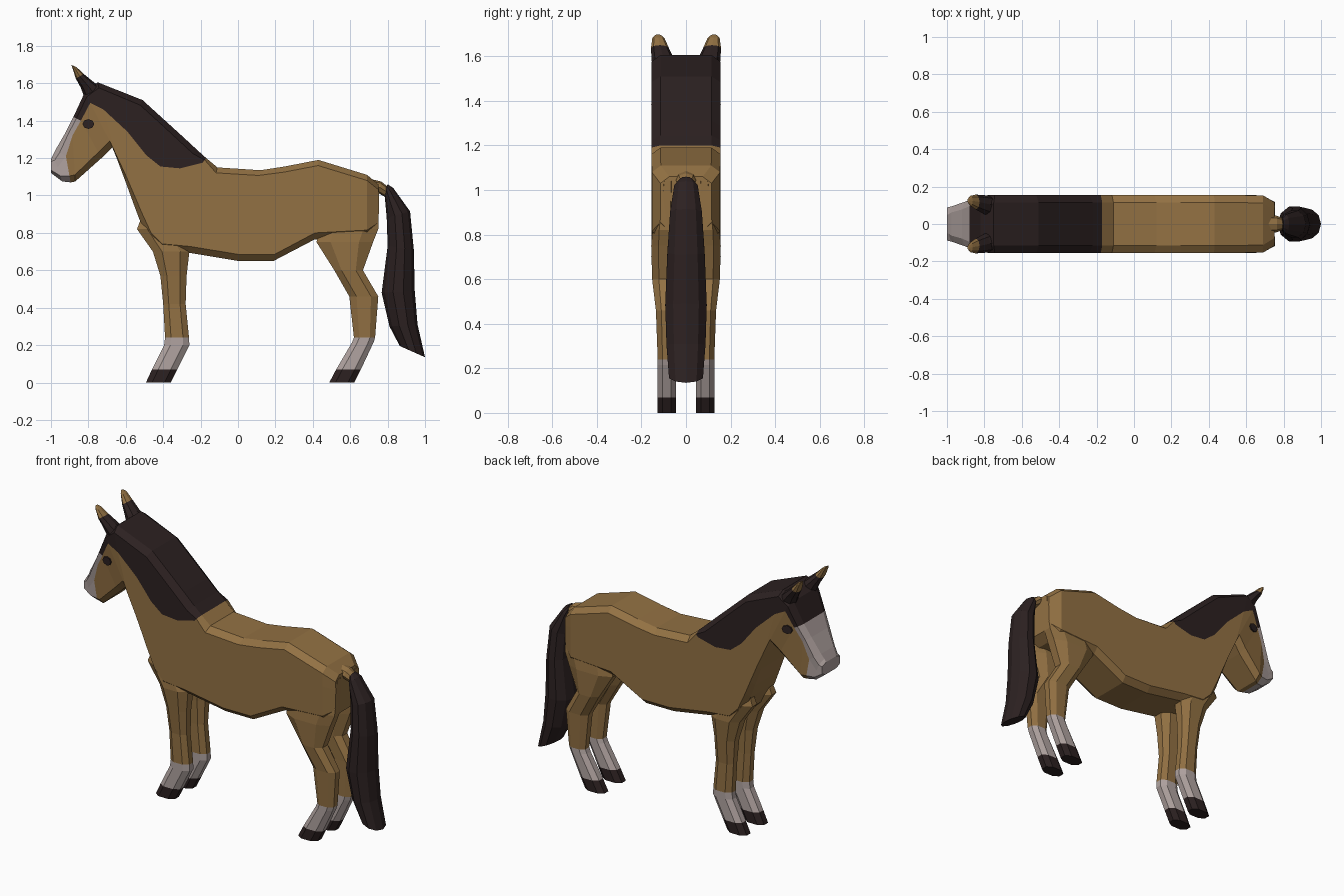
import bpy, bmesh, math
from mathutils import Vector


def material(name, rgb):
    m = bpy.data.materials.new(name)
    m.diffuse_color = (*rgb, 1)
    return m


COAT = material("tan coat", (0.29, 0.165, 0.056))
DARK = material("dark mane", (0.025, 0.015, 0.015))
PALE = material("pale markings", (0.44, 0.37, 0.355))
MATS = [COAT, DARK, PALE]


def loft(name, rings, colour):
    """Skin a list of equal point rings; colour(ring, segment) picks the material."""
    bm = bmesh.new()
    vs = [[bm.verts.new(p) for p in r] for r in rings]
    n = len(vs[0])
    for i in range(len(vs) - 1):
        for j in range(n):
            k = (j + 1) % n
            f = bm.faces.new((vs[i][j], vs[i][k], vs[i + 1][k], vs[i + 1][j]))
            f.material_index = colour(i, j)
    bm.faces.new(vs[0]).material_index = colour(0, 0)
    bm.faces.new(vs[-1]).material_index = colour(len(vs) - 2, 0)
    bmesh.ops.recalc_face_normals(bm, faces=bm.faces)
    me = bpy.data.meshes.new(name)
    bm.to_mesh(me)
    bm.free()
    for m in MATS:
        me.materials.append(m)
    ob = bpy.data.objects.new(name, me)
    bpy.context.collection.objects.link(ob)
    return ob


# Body, neck and head: top point, marking edge, bottom point (x, z), half width
stations = [
    ((-1.00, 1.195), (-1.00, 1.16), (-1.00, 1.12), 0.088),
    ((-0.99, 1.215), (-0.965, 1.15), (-0.94, 1.075), 0.093),
    ((-0.975, 1.245), (-0.92, 1.21), (-0.895, 1.07), 0.102),
    ((-0.92, 1.34), (-0.885, 1.32), (-0.87, 1.075), 0.118),
    ((-0.88, 1.42), (-0.84, 1.40), (-0.73, 1.20), 0.135),
    ((-0.82, 1.55), (-0.79, 1.495), (-0.67, 1.26), 0.152),
    ((-0.75, 1.605), (-0.72, 1.46), (-0.645, 1.19), 0.155),
    ((-0.51, 1.51), (-0.59, 1.34), (-0.60, 1.07), 0.155),
    ((-0.40, 1.41), (-0.49, 1.215), (-0.56, 0.96), 0.155),
    ((-0.29, 1.31), (-0.415, 1.155), (-0.53, 0.88), 0.155),
    ((-0.22, 1.245), (-0.31, 1.145), (-0.48, 0.77), 0.155),
    ((-0.17, 1.20), (-0.19, 1.175), (-0.42, 0.71), 0.155),
    ((-0.11, 1.15), (-0.15, 1.00), (-0.27, 0.695), 0.155),
    ((0.12, 1.135), (0.05, 0.95), (0.00, 0.65), 0.155),
    ((0.25, 1.155), (0.23, 0.95), (0.19, 0.65), 0.155),
    ((0.43, 1.19), (0.42, 1.00), (0.41, 0.765), 0.155),
    ((0.69, 1.11), (0.69, 1.00), (0.69, 0.78), 0.153),
    ((0.75, 1.06), (0.755, 0.98), (0.75, 0.82), 0.115),
]


def body_ring(t, m, b, w):
    t, m, b = Vector(t), Vector(m), Vector(b)
    up, dn = m - t, m - b
    shoulder = t + up.normalized() * min(0.03, up.length * 0.4)
    flank = b + dn.normalized() * min(0.035, dn.length * 0.4)
    half = [(w - 0.04, t), (w, shoulder), (w, m), (w, flank), (w - 0.035, b)]
    return ([(p.x, y, p.y) for y, p in half] +
            [(p.x, -y, p.y) for y, p in reversed(half)])


def body_colour(i, j):
    upper = j in (0, 1, 7, 8, 9)      # strips above the marking edge
    if i < 2:
        return 2
    if i < 4:
        return 2 if upper else 0
    return 1 if upper and i < 11 else 0


loft("body_neck_and_head", [body_ring(*s) for s in stations], body_colour)


# Legs: height, front x, back x, inner y, outer y, from top to hoof
front_leg = [
    (0.90, -0.51, -0.38, 0.06, 0.125), (0.82, -0.54, -0.32, 0.045, 0.145),
    (0.70, -0.455, -0.26, 0.03, 0.156), (0.57, -0.415, -0.275, 0.04, 0.142),
    (0.42, -0.40, -0.28, 0.045, 0.127), (0.24, -0.39, -0.262, 0.045, 0.127),
    (0.20, -0.395, -0.26, 0.045, 0.127), (0.07, -0.46, -0.325, 0.045, 0.127),
    (0.00, -0.492, -0.36, 0.045, 0.127),
]
hind_leg = [
    (1.04, 0.62, 0.755, 0.05, 0.115), (0.82, 0.43, 0.75, 0.04, 0.15),
    (0.75, 0.42, 0.722, 0.035, 0.156), (0.60, 0.515, 0.668, 0.04, 0.152),
    (0.46, 0.595, 0.75, 0.045, 0.135), (0.24, 0.62, 0.733, 0.045, 0.127),
    (0.215, 0.61, 0.725, 0.045, 0.127), (0.07, 0.525, 0.657, 0.045, 0.127),
    (0.00, 0.488, 0.622, 0.045, 0.127),
]


def leg_ring(z, x0, x1, y0, y1, s):
    c, d = (x1 - x0) * 0.25, (y1 - y0) * 0.27
    pts = [(x0 + c, y0), (x1 - c, y0), (x1, y0 + d), (x1, y1 - d),
           (x1 - c, y1), (x0 + c, y1), (x0, y1 - d), (x0, y0 + d)]
    return [(x, s * y, z) for x, y in pts]


for part, rows in (("front_leg", front_leg), ("hind_leg", hind_leg)):
    for side, s in (("near", -1), ("far", 1)):
        loft(f"{part}_{side}", [leg_ring(*r, s) for r in rows],
             lambda i, j: 0 if i < 5 else 2 if i < 7 else 1)


def oval_ring(a, b, w, y=0.0, n=10):
    """Oval spanning the points a and b (x, z) with half width w."""
    a, b = Vector(a), Vector(b)
    mid, r = (a + b) / 2, (b - a) / 2
    out = []
    for k in range(n):
        t = math.tau * k / n
        p = mid + r * math.cos(t)
        out.append((p.x, y + w * math.sin(t), p.y))
    return out


# Tail and its coat-coloured root
tail = [
    ((0.785, 1.03), (0.80, 1.06), 0.03), ((0.785, 0.99), (0.83, 1.04), 0.055),
    ((0.795, 0.88), (0.92, 0.915), 0.075), ((0.80, 0.73), (0.94, 0.71), 0.088),
    ((0.768, 0.48), (0.945, 0.49), 0.098), ((0.81, 0.30), (0.96, 0.31), 0.092),
    ((0.865, 0.195), (1.00, 0.135), 0.08),
]
loft("tail", [oval_ring(*r) for r in tail], lambda i, j: 1)
loft("tail_root", [oval_ring((0.70, 1.02), (0.70, 1.09), 0.05, n=8),
                   oval_ring((0.755, 1.01), (0.765, 1.075), 0.045, n=8),
                   oval_ring((0.79, 0.99), (0.81, 1.04), 0.03, n=8)], lambda i, j: 0)

# Ears with coat-coloured tips, and eyes as thin plates
ear = [((-0.82, 1.52), (-0.72, 1.57), 0.055, 0.095),
       ((-0.84, 1.575), (-0.77, 1.605), 0.05, 0.105),
       ((-0.867, 1.625), (-0.825, 1.65), 0.04, 0.117),
       ((-0.885, 1.68), (-0.862, 1.685), 0.027, 0.124),
       ((-0.89, 1.697), (-0.882, 1.695), 0.012, 0.125)]
for side, s in (("near", -1), ("far", 1)):
    loft(f"ear_{side}", [oval_ring(a, b, w, s * y, 8) for a, b, w, y in ear],
         lambda i, j: 1 if i < 2 else 0)
    eye = [[(-0.80 + 0.032 * math.cos(math.tau * k / 8), s * y - s * 0.05 * math.cos(math.tau * k / 8) * -0.1,
             1.382 + 0.026 * math.sin(math.tau * k / 8)) for k in range(8)]
           for y in (0.142, 0.151)]
    loft(f"eye_{side}", eye, lambda i, j: 1)
